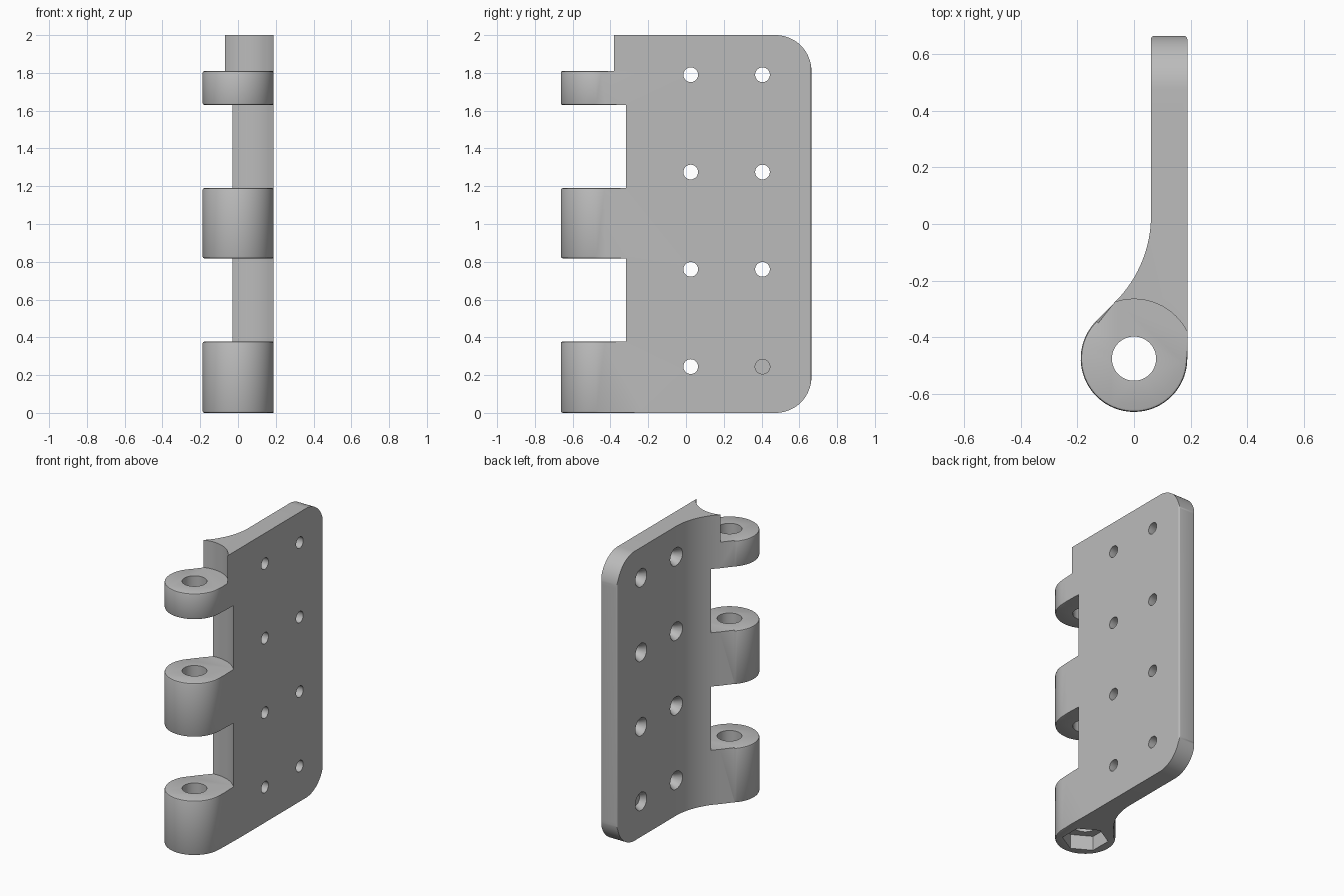
import bpy, bmesh
from math import sin, cos, pi, radians, hypot
from mathutils import Matrix, Vector

old = bpy.data.objects.get("Cube")
if old:
    bpy.data.objects.remove(old, do_unlink=True)

PIN_Y, KNUCKLE_R, PLATE_X, END_Y = -0.475, 0.188, 0.188, 0.664

steel = bpy.data.materials.new("light_grey")
steel.use_nodes = True
grey = (0.5, 0.5, 0.5, 1)
steel.diffuse_color = grey
steel.node_tree.nodes["Principled BSDF"].inputs["Base Color"].default_value = grey


def arc(cx, cy, r, a0, a1, n):
    return [(cx + r * cos(radians(a0 + (a1 - a0) * i / n)),
             cy + r * sin(radians(a0 + (a1 - a0) * i / n))) for i in range(n + 1)]


def new_object(name, bm):
    bmesh.ops.recalc_face_normals(bm, faces=bm.faces)
    mesh = bpy.data.meshes.new(name)
    bm.to_mesh(mesh)
    bm.free()
    mesh.materials.append(steel)
    ob = bpy.data.objects.new(name, mesh)
    bpy.context.collection.objects.link(ob)
    return ob


def prism(name, points, lo, hi, along_x=False):
    """Extrude an outline along z, or along x when it is given as (y, z)."""
    bm = bmesh.new()
    place = (lambda a, b: (lo, a, b)) if along_x else (lambda a, b: (a, b, lo))
    face = bm.faces.new([bm.verts.new(place(*p)) for p in points])
    moved = bmesh.ops.extrude_face_region(bm, geom=[face])["geom"]
    step = Vector((hi - lo, 0, 0)) if along_x else Vector((0, 0, hi - lo))
    bmesh.ops.translate(bm, vec=step, verts=[v for v in moved if isinstance(v, bmesh.types.BMVert)])
    return new_object(name, bm)


def cone_x(name, x0, x1, r0, r1, y, z):
    """Round cutter lying along x."""
    bm = bmesh.new()
    turn = Matrix.Translation(((x0 + x1) / 2, y, z)) @ Matrix.Rotation(pi / 2, 4, "Y")
    bmesh.ops.create_cone(bm, cap_ends=True, segments=32, radius1=r0, radius2=r1,
                          depth=x1 - x0, matrix=turn)
    return new_object(name, bm)


def combine(target, tool, operation="DIFFERENCE"):
    mod = target.modifiers.new("cut", "BOOLEAN")
    mod.operation, mod.object, mod.solver = operation, tool, "EXACT"
    bpy.context.view_layer.objects.active = target
    bpy.ops.object.modifier_apply(modifier=mod.name)
    bpy.data.objects.remove(tool, do_unlink=True)


# Plan outline: knuckle, flat outer face, rounded plate end, blend into the knuckle
FILLET, INNER_X, EDGE = 0.43, 0.06, 0.012
outline = arc(0, PIN_Y, KNUCKLE_R, 135, 360, 48)
outline += arc(PLATE_X - EDGE, END_Y - EDGE, EDGE, 0, 90, 4)
outline += arc(INNER_X + EDGE, END_Y - EDGE, EDGE, 90, 180, 4)
outline += arc(INNER_X - FILLET, 0.03, FILLET, 0, -45, 20)
leaf = prism("hinge_leaf", outline, 0, 2)

# Large rounded corners at the far end of the plate
R = 0.19
side = [(-1, 0)] + arc(END_Y - R, R, R, -90, 0, 20) + arc(END_Y - R, 2 - R, R, 0, 90, 20) + [(-1, 2)]
combine(leaf, prism("corner_shape", side, -1, 1, True), "INTERSECT")

# Clearance gaps between the knuckles, and above the top one
for lo, hi, radius in ((0.378, 0.818, 0.245), (1.19, 1.63, 0.245), (1.81, 2.1, 0.21)):
    combine(leaf, prism("gap_cutter", arc(0, PIN_Y, radius, 0, 354.375, 63), lo, hi))

# Pin bore and hexagonal nut pocket underneath
combine(leaf, prism("bore_cutter", arc(0, PIN_Y, 0.078, 0, 352.5, 47), -0.1, 2.1))
combine(leaf, prism("nut_cutter", arc(0, PIN_Y, 0.145, 30, 330, 5), -0.1, 0.1))

# Countersunk screw holes
for y in (0.025, 0.405):
    for i in range(4):
        z = 0.245 + 0.515 * i
        combine(leaf, cone_x("screw_cutter", -0.2, 0.3, 0.039, 0.039, y, z))
        combine(leaf, cone_x("sink_cutter", 0.02, 0.1, 0.085, 0.039, y, z))

# Softened rims of the knuckles
bm = bmesh.new()
bm.from_mesh(leaf.data)
bmesh.ops.remove_doubles(bm, verts=bm.verts, dist=0.0003)
levels = (0, 0.378, 0.818, 1.19, 1.63, 1.81)


def on_rim(v):
    return (abs(hypot(v.co.x, v.co.y - PIN_Y) - KNUCKLE_R) < 0.001
            and any(abs(v.co.z - h) < 0.001 for h in levels))


rims = [e for e in bm.edges if all(on_rim(v) for v in e.verts)
        and abs(e.verts[0].co.z - e.verts[1].co.z) < 0.001 and e.calc_length() < 0.05]
bmesh.ops.bevel(bm, geom=rims, offset=0.01, segments=2, profile=0.5, affect="EDGES")
bm.to_mesh(leaf.data)
bm.free()

bpy.ops.object.select_all(action="DESELECT")
leaf.select_set(True)
bpy.context.view_layer.objects.active = leaf
bpy.ops.object.shade_smooth_by_angle(angle=radians(30))
